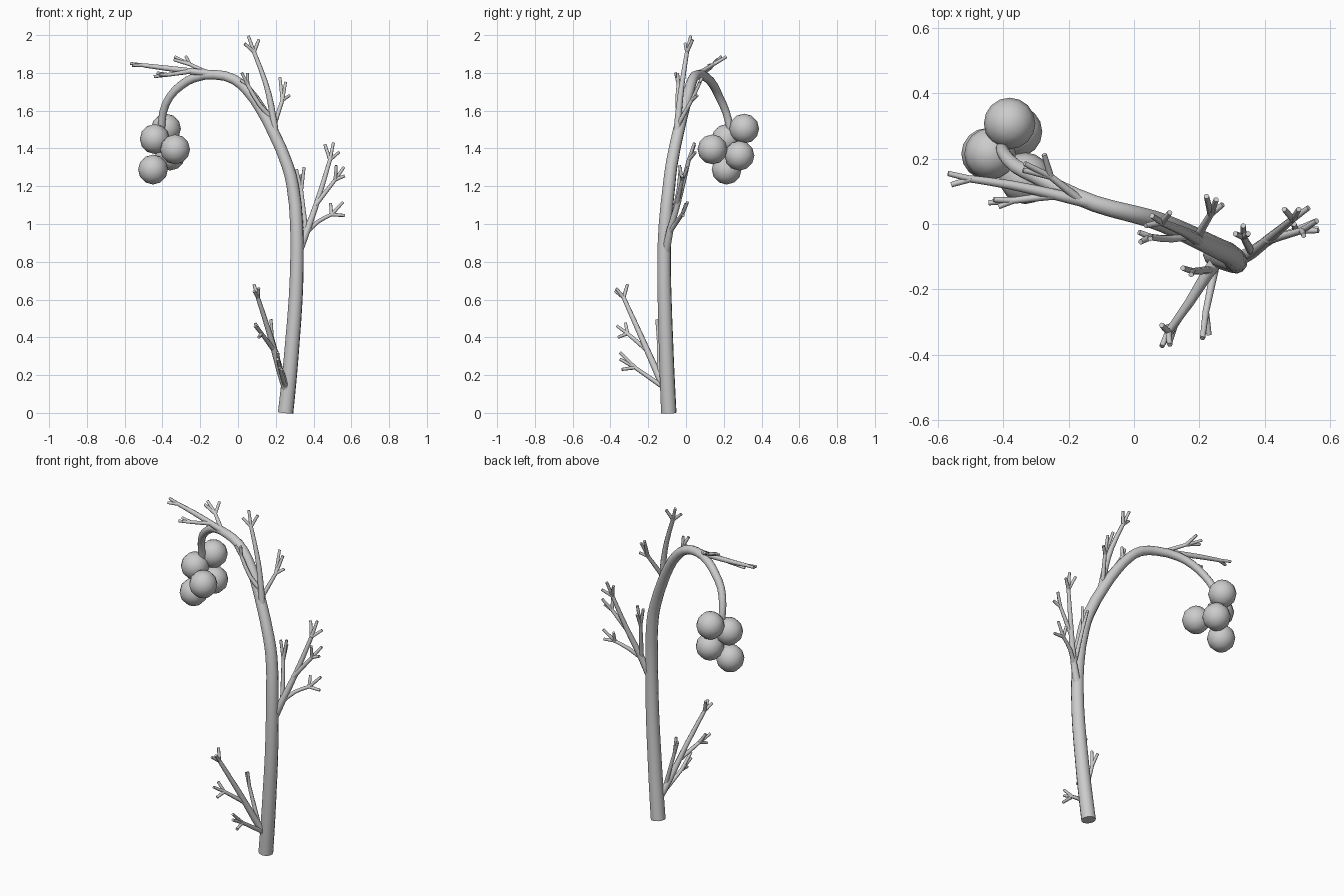
import bpy, math


def tubes(name, paths, res=2):
    """One mesh from several tapered tubes; each path is (points, start radius, end radius)."""
    cu = bpy.data.curves.new(name, 'CURVE')
    cu.dimensions = '3D'
    cu.bevel_depth = 1.0
    cu.bevel_resolution = res
    cu.resolution_u = 2
    cu.use_fill_caps = True
    for pts, r0, r1 in paths:
        sp = cu.splines.new('BEZIER')
        sp.bezier_points.add(len(pts) - 1)
        for i, p in enumerate(pts):
            bp = sp.bezier_points[i]
            bp.co = p
            bp.handle_left_type = bp.handle_right_type = 'AUTO'
            bp.radius = r0 + (r1 - r0) * i / (len(pts) - 1)
    ob = bpy.data.objects.new(name, cu)
    bpy.context.collection.objects.link(ob)
    bpy.ops.object.select_all(action='DESELECT')
    bpy.context.view_layer.objects.active = ob
    ob.select_set(True)
    bpy.ops.object.convert(target='MESH')
    bpy.ops.object.shade_smooth_by_angle(angle=math.radians(50))


def twig(path, tips, r0=0.013, r1=0.010):
    """A shoot that splits into short forked tips at its end."""
    return [(path, r0, r1)] + [([path[-1], t], 0.010, 0.008) for t in tips]


# Main stem: rises, arches over and droops to the fruit
tubes("stem", [([
    (.252, -.091, 0), (.273, -.10, .2), (.29, -.107, .4), (.305, -.113, .6),
    (.312, -.116, .8), (.31, -.11, 1.0), (.29, -.09, 1.2), (.262, -.077, 1.31),
    (.185, -.04, 1.49), (.12, -.01, 1.61), (.055, .015, 1.70), (-.02, .035, 1.765),
    (-.12, .062, 1.79), (-.23, .11, 1.775), (-.30, .145, 1.735), (-.36, .175, 1.675),
    (-.397, .213, 1.59), (-.405, .235, 1.50)], .041, .019)], 4)

# Low branch on the front side
tubes("lower_branch",
      twig([(.26, -.105, .11), (.22, -.16, .23), (.17, -.24, .41), (.105, -.33, .61)],
           [(.085, -.375, .645), (.085, -.31, .68), (.11, -.37, .66)], .022, .011)
      + twig([(.185, -.215, .34), (.125, -.31, .42)],
             [(.09, -.365, .46), (.11, -.36, .40), (.09, -.32, .475)])
      + twig([(.25, -.125, .14), (.22, -.27, .24)],
             [(.21, -.35, .32), (.21, -.35, .285), (.23, -.34, .23)])
      + twig([(.24, -.14, .18), (.18, -.145, .40)],
             [(.15, -.135, .48), (.175, -.155, .495)]))

# Middle branch on the right
tubes("middle_branch",
      twig([(.32, -.107, .85), (.365, -.085, .965), (.42, -.04, 1.12), (.487, .015, 1.34)],
           [(.46, .045, 1.42), (.505, .045, 1.43), (.535, .05, 1.38)], .023, .011)
      + twig([(.41, -.05, 1.10), (.515, -.02, 1.235)],
             [(.56, .01, 1.30), (.565, -.02, 1.255), (.52, -.035, 1.31)])
      + twig([(.36, -.09, .95), (.42, -.05, 1.01), (.495, -.02, 1.05)],
             [(.555, .008, 1.115), (.565, -.015, 1.045), (.49, 0, 1.11)])
      + twig([(.36, -.085, .96), (.335, -.04, 1.18)],
             [(.31, -.03, 1.29), (.35, -.03, 1.30), (.335, -.005, 1.26)]))

# Upper branch near the bend
tubes("upper_branch",
      twig([(.20, -.05, 1.46), (.175, -.035, 1.63), (.145, -.02, 1.75), (.085, .005, 1.91)],
           [(.055, .025, 1.995), (.11, .035, 1.975), (.035, -.005, 1.955)], .02, .011)
      + twig([(.19, -.045, 1.52), (.235, .03, 1.655)],
             [(.222, .085, 1.775), (.252, .075, 1.75), (.272, .06, 1.68)])
      + twig([(.17, -.035, 1.57), (.115, -.045, 1.63), (.05, -.04, 1.74)],
             [(.02, -.055, 1.80), (.05, -.045, 1.80), (.015, -.025, 1.76)]))

# Branch running out past the top of the arch
tubes("top_branch",
      twig([(-.09, .055, 1.79), (-.22, .085, 1.805), (-.38, .12, 1.825), (-.50, .138, 1.84)],
           [(-.57, .155, 1.85), (-.56, .12, 1.84)], .02, .011)
      + twig([(-.16, .07, 1.80), (-.255, .145, 1.845)],
             [(-.335, .185, 1.885), (-.275, .213, 1.885), (-.34, .165, 1.87)])
      + twig([(-.24, .088, 1.81), (-.37, .072, 1.79)],
             [(-.445, .065, 1.78), (-.415, .053, 1.79), (-.43, .075, 1.80)]))

# Cluster of hanging fruit
for i, c in enumerate([(-.441, .215, 1.45), (-.333, .14, 1.395), (-.45, .215, 1.288),
                       (-.381, .308, 1.505), (-.36, .283, 1.362)]):
    bpy.ops.mesh.primitive_uv_sphere_add(segments=16, ring_count=6, radius=.079, location=c)
    bpy.context.object.name = f"fruit_{i + 1}"
    bpy.ops.object.shade_smooth_by_angle(angle=math.radians(50))
